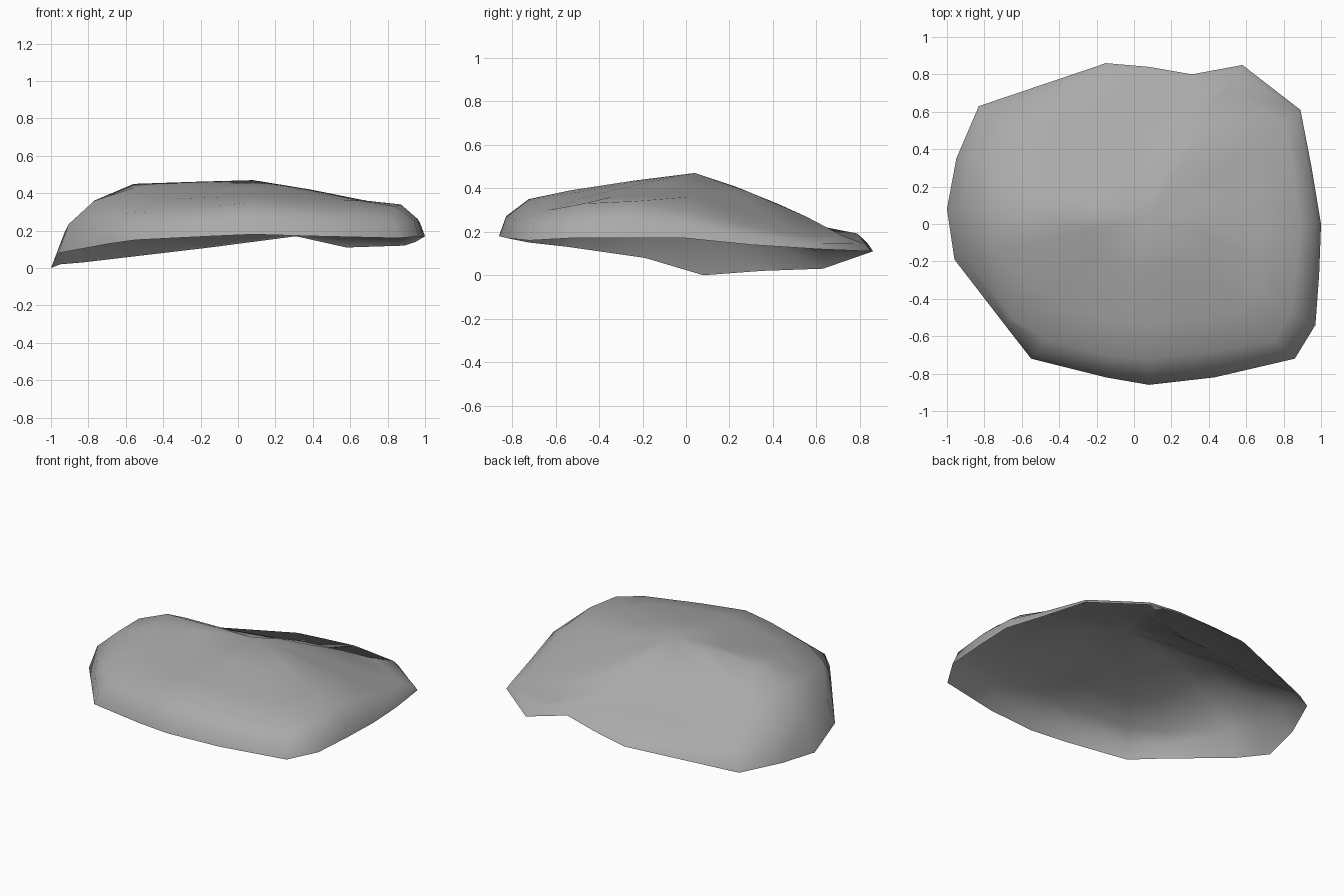
import bpy
import bmesh
from mathutils import Vector

default_cube = bpy.data.objects.get("Cube")
if default_cube:
    bpy.data.objects.remove(default_cube, do_unlink=True)

# Weathered stone colour
stone = bpy.data.materials.new("stone grey")
stone.use_nodes = True
stone_colour = (0.4, 0.4, 0.4, 1)
stone.diffuse_color = stone_colour
stone.node_tree.nodes["Principled BSDF"].inputs["Base Color"].default_value = stone_colour

# Outline columns: rim x, y, z, shoulder scale, shoulder z, crown z, wall slope
outline = [
    (-1, .08, 0, .77, .36, .45, .33),
    (-.96, -.19, .08, .8, .36, .43, .28),
    (-.69, -.54, .13, .94, .29, .38, .3),
    (-.55, -.72, .15, .86, .3, .37, .24),
    (-.15, -.82, .17, .86, .33, .38, .24),
    (.08, -.86, .18, .84, .35, .39, .24),
    (.43, -.82, .17, .84, .33, .38, .24),
    (.86, -.72, .16, .87, .3, .36, .24),
    (.97, -.54, .17, .87, .33, .36, .24),
    (.99, -.27, .17, .88, .34, .36, .24),
    (1, 0, .17, .89, .3, .36, .24),
    (.95, .3, .14, .9, .23, .3, .2),
    (.89, .61, .12, .9, .18, .25, .15),
    (.58, .85, .11, .85, .18, .27, .2),
    (.31, .8, .17, .68, .24, .33, .05),
    (.08, .84, .14, .65, .2, .3, .06),
    (-.15, .86, .11, .65, .19, .29, .1),
    (-.83, .63, .03, .78, .18, .27, .2),
    (-.95, .35, .02, .78, .31, .37, .25),
]
apex = Vector((.08, .04, .47))


def blend(start, end, flat, rise):
    """Mix two points with separate horizontal and vertical amounts."""
    point = start.lerp(end, flat)
    point.z = start.z + (end.z - start.z) * rise
    return point


def column_points(x, y, z, scale, shoulder_z, crown_z, slope):
    """Points from the rim, up the wall, and over the top."""
    rim = Vector((x, y, z))
    shoulder = Vector((x * scale, y * scale, shoulder_z))
    wall = blend(rim, shoulder, slope, min(.55, .25 + 1.2 * slope))
    crown = shoulder.lerp(apex, .25)
    crown.z = crown_z
    upper = blend(crown, apex, .5, .55)
    return rim, wall, shoulder, crown, upper


# Open underneath: a thin domed slab built from stacked rings
bm = bmesh.new()
columns = [[bm.verts.new(p) for p in column_points(*entry)] for entry in outline]
top = bm.verts.new(apex)
for here, after in zip(columns, columns[1:] + columns[:1]):
    for level in range(len(here) - 1):
        bm.faces.new((here[level], after[level], after[level + 1], here[level + 1]))
    bm.faces.new((here[-1], after[-1], top))
for face in bm.faces:
    face.smooth = True

mesh = bpy.data.meshes.new("rock_slab")
bm.to_mesh(mesh)
bm.free()
mesh.materials.append(stone)
rock_slab = bpy.data.objects.new("rock_slab", mesh)
bpy.context.collection.objects.link(rock_slab)
